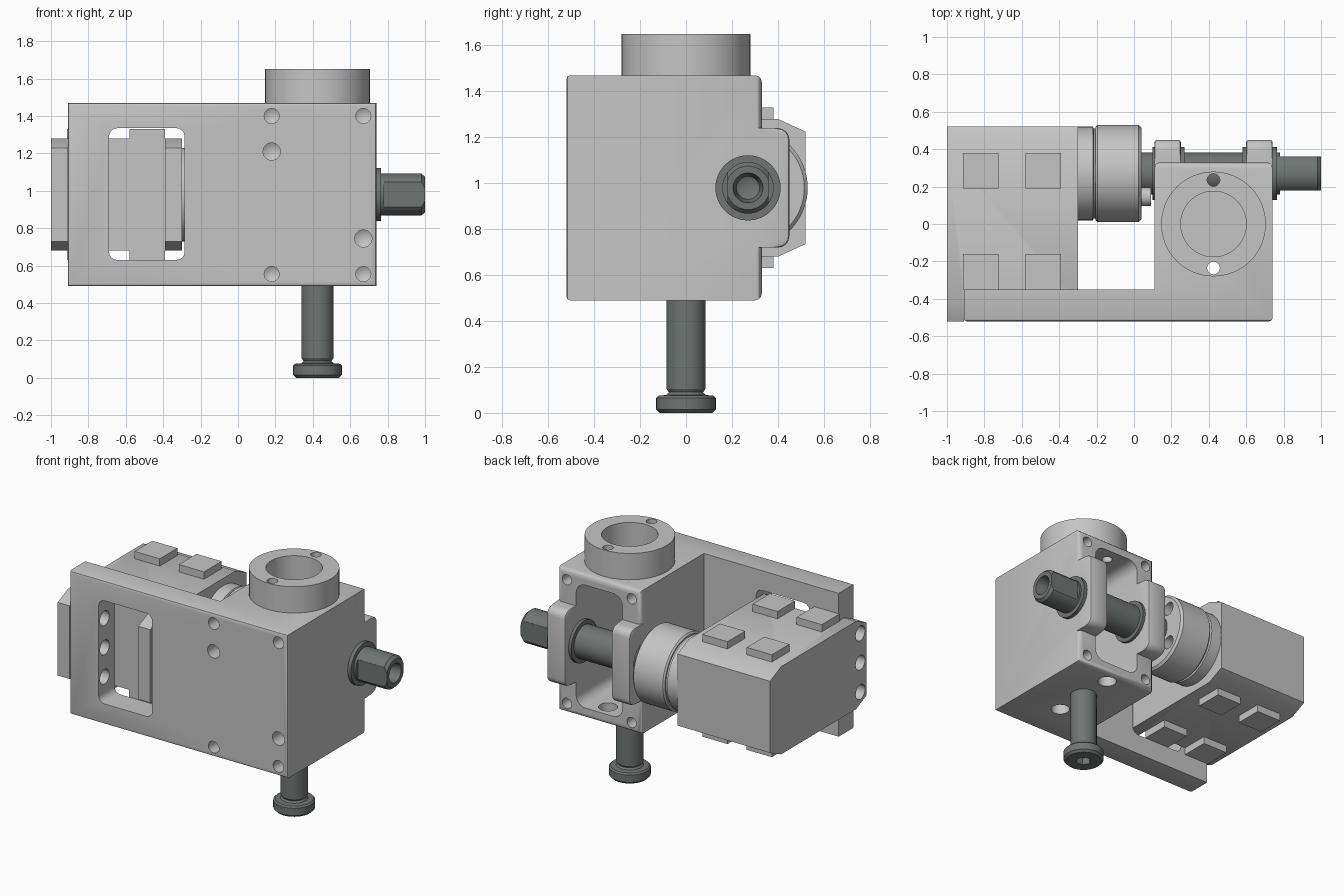
import bpy, bmesh, math
from mathutils import Matrix, Vector

cube = bpy.data.objects.get("Cube")
if cube:
    bpy.data.objects.remove(cube, do_unlink=True)


def material(name, rgb):
    m = bpy.data.materials.new(name)
    m.use_nodes = True
    m.diffuse_color = (*rgb, 1)
    m.node_tree.nodes["Principled BSDF"].inputs["Base Color"].default_value = (*rgb, 1)
    return m


LIGHT = material("light grey metal", (0.56, 0.56, 0.56))
DARK = material("dark grey steel", (0.16, 0.18, 0.175))
AXIS_Y, AXIS_Z = 0.27, 0.98          # main shaft line
HUB_X = 0.425                        # centre of the housing


def make(name, bm, mat):
    bmesh.ops.recalc_face_normals(bm, faces=bm.faces)
    me = bpy.data.meshes.new(name)
    bm.to_mesh(me)
    bm.free()
    me.materials.append(mat)
    ob = bpy.data.objects.new(name, me)
    bpy.context.collection.objects.link(ob)
    return ob


def select(ob):
    bpy.ops.object.select_all(action='DESELECT')
    ob.select_set(True)
    bpy.context.view_layer.objects.active = ob


def box(name, lo, hi, mat=LIGHT):
    bm = bmesh.new()
    lo, hi = Vector(lo), Vector(hi)
    bmesh.ops.create_cube(bm, size=1, matrix=Matrix.Translation((lo + hi) / 2) @ Matrix.Diagonal((*(hi - lo), 1)))
    return make(name, bm, mat)


def prism(name, points, direction, mat=LIGHT):
    """Extrude a flat polygon along a vector."""
    bm = bmesh.new()
    face = bm.faces.new([bm.verts.new(p) for p in points])
    new = bmesh.ops.extrude_face_region(bm, geom=[face])["geom"]
    bmesh.ops.translate(bm, vec=direction, verts=[v for v in new if isinstance(v, bmesh.types.BMVert)])
    return make(name, bm, mat)


def lathe(name, profile, axis, origin, mat=LIGHT, steps=48):
    """Turn (radius, height) points about an axis through origin."""
    bm = bmesh.new()
    verts = [bm.verts.new((r, 0, h)) for r, h in profile]
    edges = [bm.edges.new(pair) for pair in zip(verts, verts[1:])]
    bmesh.ops.spin(bm, geom=verts + edges, cent=(0, 0, 0), axis=(0, 0, 1), angle=math.tau, steps=steps)
    bmesh.ops.remove_doubles(bm, verts=bm.verts, dist=1e-4)
    turn = Vector((0, 0, 1)).rotation_difference(Vector(axis)).to_matrix().to_4x4()
    bm.transform(Matrix.Translation(origin) @ turn)
    return make(name, bm, mat)


def rod(name, r, start, axis, length, mat=LIGHT, steps=24):
    return lathe(name, [(0, 0), (r, 0), (r, length), (0, length)], axis, start, mat, steps)


def drill(name, r, start, axis, depth):
    """Hole cutter with a conical bottom."""
    return lathe(name, [(0, -0.05), (r, -0.05), (r, depth), (0, depth + r * 0.6)], axis, start, LIGHT, 24)


def bevel(ob, width, segments=3, test=None):
    bm = bmesh.new()
    bm.from_mesh(ob.data)
    edges = [e for e in bm.edges if test is None or test(e)]
    bmesh.ops.bevel(bm, geom=edges, offset=width, segments=segments, profile=0.5, affect='EDGES')
    bm.to_mesh(ob.data)
    bm.free()
    return ob


def along(axis):
    return lambda e: abs((e.verts[0].co - e.verts[1].co).normalized()[axis]) > 0.99


def boolean(ob, others, operation='DIFFERENCE'):
    select(ob)
    for other in others:
        mod = ob.modifiers.new("cut", 'BOOLEAN')
        mod.operation, mod.solver, mod.object = operation, 'EXACT', other
        bpy.ops.object.modifier_apply(modifier=mod.name)
        bpy.data.objects.remove(other, do_unlink=True)


# Housing block with the long front plate
outline = [(-0.91, -0.52), (0.74, -0.52), (0.74, 0.33), (0.11, 0.33), (0.11, -0.35), (-0.91, -0.35)]
housing = prism("housing", [(x, y, 0.49) for x, y in outline], (0, 0, 0.98))
bevel(housing, 0.015, 2, lambda e: all(v.co.y < -0.5 for v in e.verts))
bevel(housing, 0.03, 3, lambda e: all(v.co.y > 0.32 for v in e.verts))

# Bearing bosses on the back
for x in (0.11, 0.60):
    boss = box("boss", (x, 0.2, 0.72), (x + 0.14, 0.45, 1.24))
    bevel(boss, 0.05, 4, lambda e: along(0)(e) and e.verts[0].co.y > 0.4)
    bevel(boss, 0.012, 2, lambda e: len(e.link_faces) == 2 and all(v.co.y > 0.21 for v in e.verts)
          and e.calc_face_angle(0) > 1.2)
    boolean(housing, [boss], 'UNION')

# Cavity, window and drilled holes
cavity = bevel(box("cavity", (0.25, -0.35, 0.56), (0.60, 0.6, 1.40)), 0.07, 5, along(1))
window = bevel(box("window", (-0.69, -0.7, 0.63), (-0.285, -0.2, 1.335)), 0.045, 4, along(1))
cutters = [cavity, window]
for x in (0.18, 0.67):
    for z in (0.555, 1.40):
        cutters.append(drill("hole", 0.04, (x, -0.52, z), (0, 1, 0), 0.12))
        cutters.append(drill("hole", 0.035, (x, 0.33, z), (0, -1, 0), 0.15))
for x, z in ((0.18, 1.21), (0.67, 0.745)):
    cutters.append(drill("hole", 0.046, (x, -0.52, z), (0, 1, 0), 0.1))
for y in (-0.235, 0.235):
    cutters.append(rod("hole", 0.06, (HUB_X, y, 0.4), (0, 0, 1), 0.25))
    cutters.append(rod("hole", 0.034, (HUB_X, y, 1.3), (0, 0, 1), 0.3))
for z in (-0.2, 0, 0.2):
    cutters.append(rod("hole", 0.05, (-1.1, -0.455, AXIS_Z + z), (1, 0, 0), 0.45))
cutters.append(rod("hole", 0.125, (0, AXIS_Y, AXIS_Z), (1, 0, 0), 0.9, LIGHT, 48))
boolean(housing, cutters)

# Round flange on top with a blind bore and two pin holes
flange = lathe("top_flange", [(0, 1.465), (0.28, 1.465), (0.28, 1.65), (0.175, 1.65), (0.175, 1.475), (0, 1.475)],
               (0, 0, 1), (HUB_X, 0, 0), LIGHT, 64)
boolean(flange, [rod("hole", 0.034, (HUB_X, y, 1.4), (0, 0, 1), 0.4) for y in (-0.235, 0.235)])

# Chamfered motor body, slotted to clear the front plate
half = [(0.52, 0.245), (0.40, 0.30), (-0.41, 0.30), (-0.52, 0.25)]
section = half + [(y, -h) for y, h in reversed(half)]
motor = prism("motor_body", [(-1, y, AXIS_Z + h) for y, h in section], (0.70, 0, 0))
slot = box("slot", (-0.91, -0.7, 0.3), (-0.39, -0.35, 1.7))
boolean(motor, [slot] + [rod("hole", 0.05, (-1.1, -0.455, AXIS_Z + z), (1, 0, 0), 0.3) for z in (-0.2, 0, 0.2)])

# Square pads above and below the motor
for i, x in enumerate((-0.915, -0.58)):
    for j, y in enumerate((-0.35, 0.19)):
        for side, z in (("top", 1.28), ("bottom", 0.63)):
            box(f"motor_pad_{side}_{i}{j}", (x, y, z), (x + 0.19, y + 0.19, z + 0.05))

# Coupling between motor and shaft
coupling = lathe("coupling", [(0, -0.31), (0.25, -0.31), (0.25, -0.22), (0.24, -0.215), (0.24, -0.205), (0.25, -0.205),
                              (0.26, -0.195), (0.26, 0.025), (0.245, 0.04), (0, 0.04)],
                 (1, 0, 0), (0, AXIS_Y, AXIS_Z), LIGHT, 64)
boolean(coupling, [drill("hole", 0.045, (0.04, AXIS_Y + 0.125, AXIS_Z + s * 0.125), (-1, 0, 0), 0.08) for s in (-1, 1)])
for side, s in (("lower", -1), ("upper", 1)):
    rod(f"coupling_screw_{side}", 0.05, (0.03, AXIS_Y - 0.125, AXIS_Z + s * 0.125), (1, 0, 0), 0.06)

# Main shaft with two flats and a centre hole
shaft = lathe("main_shaft", [(0, 0.03), (0.112, 0.03), (0.112, 0.98), (0.095, 1), (0.065, 1), (0.05, 0.92), (0, 0.9)],
              (1, 0, 0), (0, AXIS_Y, AXIS_Z), DARK)
boolean(shaft, [box("flat", (0.78, AXIS_Y + s * 0.13 - 0.04, 0.7), (1.1, AXIS_Y + s * 0.13 + 0.04, 1.3))
                for s in (-1, 1)])
for side, x, length in (("right", 0.1, 0.17), ("left", 0.58, 0.185)):
    rod(f"bushing_{side}", 0.142, (x, AXIS_Y, AXIS_Z), (1, 0, 0), length, DARK, 48)

# Pull pin below the housing, with a hexagonal socket
pin = lathe("pull_pin", [(0, 0), (0.115, 0), (0.13, 0.015), (0.13, 0.065), (0.12, 0.075), (0.085, 0.078), (0.075, 0.09),
                         (0.085, 0.105), (0.085, 0.54), (0, 0.54)], (0, 0, 1), (HUB_X, 0, 0), DARK)
boolean(pin, [rod("socket", 0.05, (HUB_X, 0, -0.05), (0, 0, 1), 0.1, DARK, 6)])

# Smooth the round surfaces and keep the edges sharp
for ob in list(bpy.context.collection.objects):
    if ob.type == 'MESH' and ob.data.materials and ob.data.materials[0] in (LIGHT, DARK):
        select(ob)
        bpy.ops.object.shade_smooth_by_angle(angle=math.radians(30))
